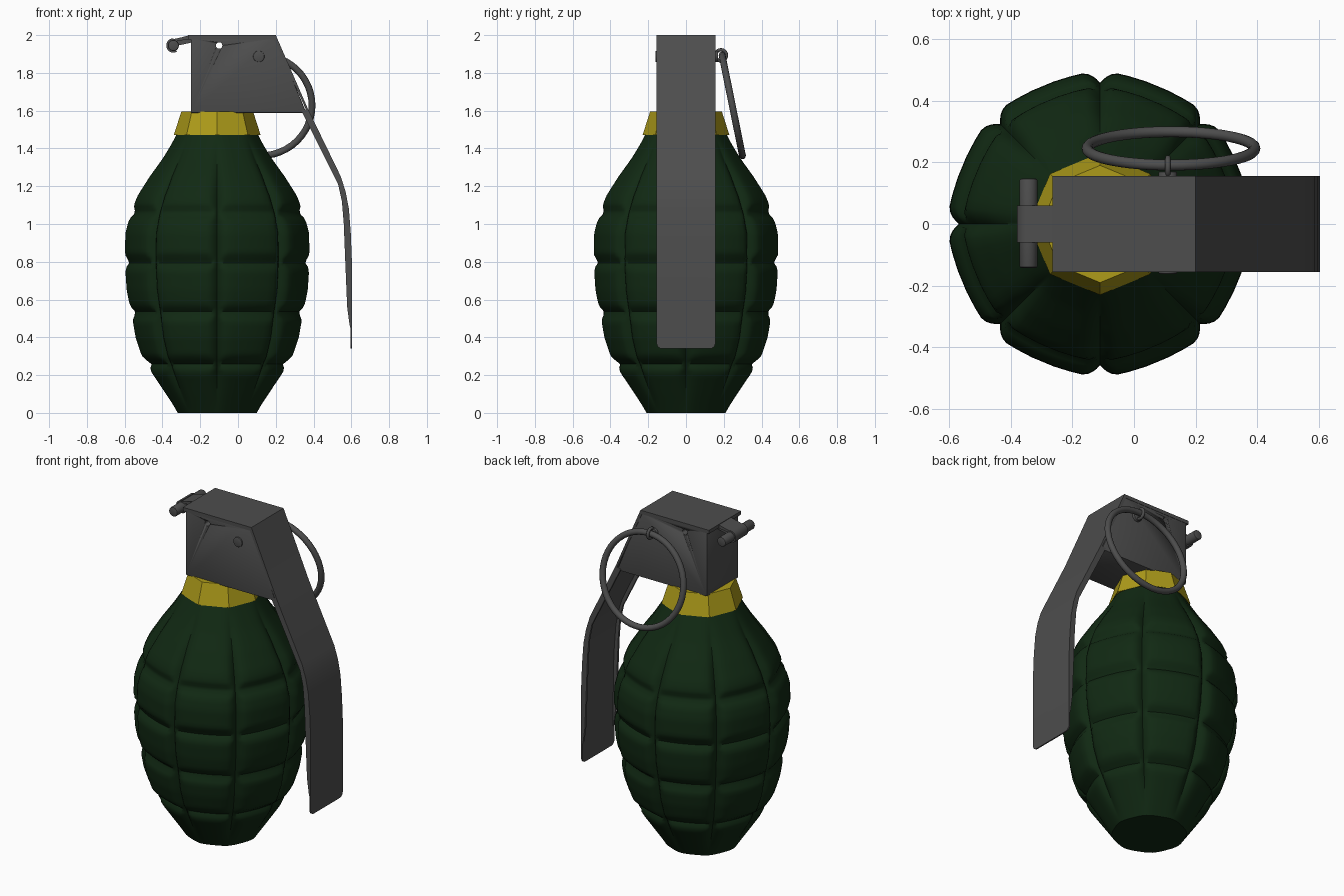
import bpy, bmesh, math
from mathutils import Matrix, Vector

if "Cube" in bpy.data.objects:
    bpy.data.objects.remove(bpy.data.objects["Cube"])

CX = -0.11  # axis of the body


def material(name, rgb):
    m = bpy.data.materials.new(name)
    m.diffuse_color = (*rgb, 1)
    m.use_nodes = True
    m.node_tree.nodes["Principled BSDF"].inputs["Base Color"].default_value = m.diffuse_color
    return m


GREEN = material("dark_green", (0.0055, 0.022, 0.0065))
YELLOW = material("yellow", (0.42, 0.33, 0.01))
GREY = material("metal_grey", (0.075, 0.075, 0.075))


def finish(name, bm, mat, angle=None):
    bmesh.ops.recalc_face_normals(bm, faces=bm.faces[:])
    me = bpy.data.meshes.new(name)
    bm.to_mesh(me)
    bm.free()
    ob = bpy.data.objects.new(name, me)
    bpy.context.collection.objects.link(ob)
    me.materials.append(mat)
    if angle:
        bpy.ops.object.select_all(action='DESELECT')
        ob.select_set(True)
        bpy.context.view_layer.objects.active = ob
        bpy.ops.object.shade_smooth_by_angle(angle=math.radians(angle))
    return ob


def prism(name, pts, y0, y1, mat=GREY, bevel=0, tip=0):
    """Extrude an xz outline from y0 to y1."""
    bm = bmesh.new()
    a = [bm.verts.new((x, y0, z)) for x, z in pts]
    b = [bm.verts.new((x, y1, z)) for x, z in pts]
    n = len(pts)
    bm.faces.new(a)
    bm.faces.new(b[::-1])
    for i in range(n):
        bm.faces.new((a[i], a[(i + 1) % n], b[(i + 1) % n], b[i]))
    if bevel:
        bmesh.ops.bevel(bm, geom=bm.edges[:], offset=bevel, segments=2, affect='EDGES', profile=0.5)
    if tip:  # round the lower corners
        low = min(p[1] for p in pts) + 1e-4
        es = [e for e in bm.edges if all(v.co.z < low for v in e.verts)
              and abs(e.verts[0].co.y - e.verts[1].co.y) < 1e-5]
        bmesh.ops.bevel(bm, geom=es, offset=tip, segments=4, affect='EDGES', profile=0.5)
    return finish(name, bm, mat, 30)


def rod(name, x, z, y0, y1, r, bevel=0):
    bm = bmesh.new()
    mtx = Matrix.Translation((x, (y0 + y1) / 2, z)) @ Matrix.Rotation(math.pi / 2, 4, 'X')
    bmesh.ops.create_cone(bm, cap_ends=True, segments=24, radius1=r, radius2=r, depth=y1 - y0, matrix=mtx)
    if bevel:
        es = [e for e in bm.edges if any(len(f.verts) > 4 for f in e.link_faces)]
        bmesh.ops.bevel(bm, geom=es, offset=bevel, segments=2, affect='EDGES', profile=0.5)
    return finish(name, bm, GREY, 40)


def ring(name, loc, rot, major, minor):
    bpy.ops.mesh.primitive_torus_add(location=loc, rotation=rot, major_radius=major, minor_radius=minor,
                                     major_segments=48, minor_segments=12)
    ob = bpy.context.object
    ob.name = name
    ob.data.materials.append(GREY)
    bpy.ops.object.shade_smooth()


# Body: eight columns of pillow-shaped blocks cut by grooves
PROFILE = [(0, .22), (.1, .287), (.2, .352), (.3, .41), (.4, .443), (.5, .46), (.65, .49), (.8, .5), (.95, .497),
           (1.05, .472), (1.15, .432), (1.25, .372), (1.35, .302), (1.47, .228)]
ROWS = [0.26, 0.53, 0.80, 1.06]
U = [0, .03, .06, .1, .15, .25, .4, .6, .75, .85, .9, .94, .97]


def envelope(z):
    for (z0, r0), (z1, r1) in zip(PROFILE, PROFILE[1:]):
        if z <= z1 + 1e-6:
            return r0 + (r1 - r0) * (z - z0) / (z1 - z0)
    return PROFILE[-1][1]


def groove(d, w):
    return max(0, 1 - d / w) ** 2


def body_radius(u, z):
    R = envelope(z)
    end = max(0, 1 - z / 0.25, 1 - (1.47 - z) / 0.3)      # 1 at both ends
    flat = 0.35 + 0.65 * end                               # octagonal towards the ends
    octo = math.cos(math.pi / 8) / math.cos((u - 0.5) * math.pi / 4)
    r = R * (1 - flat + flat * octo)
    side = min(u, 1 - u) * math.pi / 4 * R
    cut_v = groove(side, 0.065) * (1 - 0.75 * end)
    cut_h = max(groove(abs(z - g), 0.06) for g in ROWS)
    return r - 0.042 * max(cut_v, cut_h * 0.9)


bm = bmesh.new()
NZ = 74
loops = []
for k in range(NZ + 1):
    z = 1.47 * k / NZ
    loop = []
    for c in range(8):
        for u in U:
            a = (c + u) * math.pi / 4
            r = body_radius(u, z)
            loop.append(bm.verts.new((CX + r * math.cos(a), r * math.sin(a), z)))
    loops.append(loop)
for lo, hi in zip(loops, loops[1:]):
    n = len(lo)
    for i in range(n):
        j = (i + 1) % n
        bm.faces.new((lo[i], lo[j], hi[j], hi[i]))
bm.faces.new(loops[0][::-1])
bm.faces.new(loops[-1])
finish("body", bm, GREEN, 45)

# Yellow octagonal neck
bm = bmesh.new()
bmesh.ops.create_cone(bm, cap_ends=True, segments=8, radius1=0.23, radius2=0.19, depth=0.125,
                      matrix=Matrix.Translation((CX, 0, 1.5325)))
for v in bm.verts:  # corners in line with the grooves
    a = round(math.atan2(v.co.y, v.co.x - CX) / (math.pi / 4)) * math.pi / 4
    r = math.hypot(v.co.x - CX, v.co.y)
    v.co.x, v.co.y = CX + r * math.cos(a), r * math.sin(a)
finish("neck", bm, YELLOW)

# Fuze head with a hole drilled through it
W = 0.156
head = prism("fuze_head", [(-.25, 1.588), (.362, 1.588), (.198, 1.988), (-.25, 1.988)], -W + .002, W - .002, bevel=0.006)
cutter = rod("hole_cutter", -0.10, 1.945, -0.3, 0.3, 0.017)
cutter.hide_render = True
mod = head.modifiers.new("hole", 'BOOLEAN')
mod.object = cutter
mod.solver = 'EXACT'
bpy.context.view_layer.objects.active = head
bpy.ops.object.modifier_apply(modifier="hole")
bpy.data.objects.remove(cutter)

# Safety lever: bent plate with two tapering side flanges
outer = [(-.265, 2.0), (.2, 2.0), (.37, 1.61), (.545, 1.25), (.57, 1.17), (.587, 1.08), (.597, .95), (.603, .8), (.603, .34)]
inner = [(.595, .34), (.593, .8), (.586, .95), (.576, 1.08), (.559, 1.17), (.533, 1.25), (.358, 1.61), (.19, 1.978), (-.265, 1.978)]
prism("lever_plate", outer + inner, -W, W, tip=0.03)
flange = outer[2:8] + [(.602, .42), (.59, .47), (.578, .56), (.568, .8), (.56, 1.0), (.55, 1.12), (.53, 1.21), (.335, 1.6)]
for s, side in ((-1, "front"), (1, "back")):
    y0, y1 = sorted((s * W, s * (W - 0.014)))
    prism("lever_flange_" + side, flange, y0, y1)

# Hinge: cross rod, tab and curl under the rod
hx, hz = -0.342, 1.945
rod("hinge_rod", hx, hz, -0.142, 0.147, 0.029, 0.006)
prism("hinge_tab", [(-.255, 2.0), (-.30, 1.988), (-.345, 1.978), (-.345, 1.965), (-.30, 1.972), (-.255, 1.978)], -0.06, 0.06)
arc = [math.radians(90 + 15 * i) for i in range(15)]
curl = [(hx + .038 * math.cos(a), hz + .038 * math.sin(a)) for a in arc]
curl += [(hx + .029 * math.cos(a), hz + .029 * math.sin(a)) for a in reversed(arc)]
prism("hinge_curl", curl, -0.06, 0.06)
prism("hinge_arm", [(-.24, 1.985), (-.34, 1.965), (-.34, 1.94), (-.24, 1.962)], -0.045, 0.045)

# Safety pin, its eye and the pull ring
rod("safety_pin", 0.11, 1.887, -0.162, 0.17, 0.03, 0.003)
ring("pin_eye", (0.11, 0.185, 1.893), (0, math.pi / 2, 0), 0.029, 0.009)
ring("pull_ring", (0.12, 0.245, 1.628), (math.pi / 2 + 0.2, 0, 0), 0.272, 0.018)
